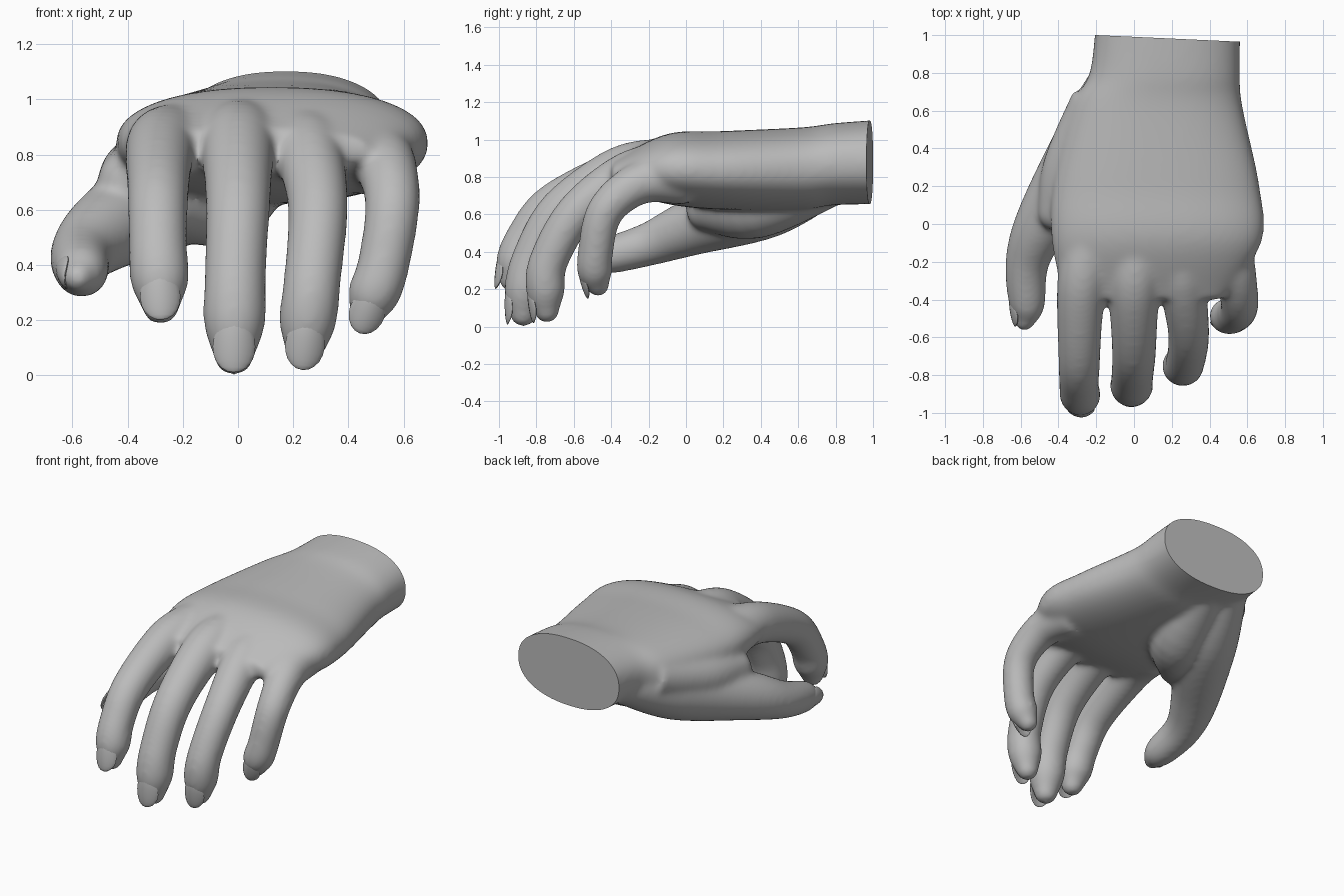
import bpy, bmesh, math
from mathutils import Vector

if "Cube" in bpy.data.objects:
    bpy.data.objects.remove(bpy.data.objects["Cube"])

skin = bpy.data.materials.new("skin_grey")
skin.diffuse_color = (0.5, 0.5, 0.5, 1)
skin.use_nodes = True
skin.node_tree.nodes["Principled BSDF"].inputs["Base Color"].default_value = skin.diffuse_color


def spline(keys, steps=6):
    """Catmull-Rom interpolation through tuples of any length."""
    k = [keys[0]] + list(keys) + [keys[-1]]
    out = []
    for i in range(1, len(k) - 2):
        for s in range(steps):
            t = s / steps
            out.append([0.5 * (2 * b + (c - a) * t + (2 * a - 5 * b + 4 * c - d) * t * t
                               + (3 * b - a - 3 * c + d) * t ** 3)
                        for a, b, c, d in zip(*k[i - 1:i + 3])])
    return out + [list(keys[-1])]


def loft(bm, rings):
    """Skin a closed tube over rings of points."""
    vs = [[bm.verts.new(p) for p in r] for r in rings]
    n = len(vs[0])
    for a, b in zip(vs, vs[1:]):
        for i in range(n):
            bm.faces.new((a[i], a[(i + 1) % n], b[(i + 1) % n], b[i]))
    bm.faces.new(vs[0])
    bm.faces.new(vs[-1])


def digit(bm, keys, n=24):
    """Round tube along (x, y, z, radius) with a domed tip."""
    pts = spline(keys)
    end, r = Vector(pts[-1][:3]), pts[-1][3]
    d = (end - Vector(pts[-2][:3])).normalized()
    for a in (0.4, 0.8, 1.15, 1.45):
        pts.append([*(end + d * r * math.sin(a)), r * math.cos(a)])
    rings = []
    for i, p in enumerate(pts):
        t = (Vector(pts[min(i + 1, len(pts) - 1)][:3]) - Vector(pts[max(i - 1, 0)][:3])).normalized()
        u = (Vector((1, 0, 0)) - t * t.x).normalized()
        v = t.cross(u)
        rings.append([Vector(p[:3]) + (p[3] + .004) * (u * math.cos(w) + v * math.sin(w))
                      for w in (2 * math.pi * j / n for j in range(n))])
    loft(bm, rings)


def add_object(name, me):
    ob = bpy.data.objects.new(name, me)
    bpy.context.collection.objects.link(ob)
    ob.select_set(True)
    return ob


def nail(name, mid, tip, r, out):
    """Thin bowed plate on the outer face of a fingertip."""
    t = (tip - mid).normalized()
    o = (Vector(out) - t * t.dot(Vector(out))).normalized()
    w = o.cross(t)
    bm = bmesh.new()
    bmesh.ops.create_uvsphere(bm, u_segments=20, v_segments=10, radius=1)
    for v in bm.verts:
        a, b, c = v.co
        v.co = tip + w * a * r * .68 + o * (r * (.8 - .25 * a * a - .16 * c) + b * .014) + t * (c * r * .85)
    bmesh.ops.recalc_face_normals(bm, faces=bm.faces)
    me = bpy.data.meshes.new(name)
    bm.to_mesh(me)
    bm.free()
    me.materials.append(skin)
    add_object(name, me)


bm = bmesh.new()

# Palm and wrist: y, left, right, bottom, top
palm = [(1.1, -.20, .565, .655, 1.11), (.8, -.235, .56, .65, 1.088), (.62, -.33, .575, .625, 1.065),
        (.2, -.43, .665, .625, 1.045), (-.1, -.435, .675, .655, 1.03), (-.4, -.37, .47, .74, .89)]
rings = []
for y, x0, x1, z0, z1 in spline(palm):
    ring = []
    for j in range(48):
        c, s = math.cos(j * math.pi / 24), math.sin(j * math.pi / 24)
        ring.append(((x0 + x1) / 2 + (x1 - x0) / 2 * math.copysign(abs(c) ** .88, c), y,
                     (z0 + z1) / 2 + (z1 - z0) / 2 * math.copysign(abs(s) ** .88, s)))
    rings.append(ring)
loft(bm, rings)

# Fingers: width, then web, middle joint, end joint and tip
fingers = {
    "index": (.108, (-.28, -.35, .82), (-.29, -.71, .655), (-.29, -.86, .47), (-.28, -.93, .25)),
    "middle": (.114, (0, -.35, .83), (0, -.67, .62), (-.01, -.82, .36), (-.015, -.87, .07)),
    "ring": (.106, (.255, -.3, .815), (.29, -.58, .615), (.27, -.735, .35), (.24, -.745, .085)),
    "little": (.096, (.53, -.24, .77), (.56, -.43, .62), (.525, -.485, .39), (.465, -.47, .22)),
}
for name, (r, *joints) in fingers.items():
    web, knee, mid, tip = map(Vector, joints)
    root = web + Vector((-.12 * (web.x - .1), .24, .015))
    near_tip = mid.lerp(tip, .6) + Vector((0, -.01, 0))
    digit(bm, [(*p, r * k) for p, k in zip((root, web, knee, mid, near_tip, tip),
                                           (1.38, 1.16, 1, .95, .95, .62))])
    nail(name + "_nail", mid, mid.lerp(tip, .92), r, (0, -1, 0))

# Thumb, the fleshy pad at its root and the web towards the index finger
thumb = [(-.08, .8, .81, .13), (-.22, .44, .675, .195), (-.47, .03, .53, .148),
         (-.565, -.2, .44, .113), (-.567, -.43, .375, .092), (-.58, -.515, .355, .052)]
digit(bm, thumb)
nail("thumb_nail", Vector(thumb[3][:3]), Vector((-.572, -.47, .37)), .088, (-1, -.2, 0))
digit(bm, [(.08, .82, .8, .13), (-.06, .38, .655, .18), (-.25, .12, .63, .12)])
digit(bm, [(-.2, .65, .83, .13), (-.35, .3, .74, .13), (-.405, .06, .71, .1)])

bmesh.ops.recalc_face_normals(bm, faces=bm.faces)
mesh = bpy.data.meshes.new("hand")
bm.to_mesh(mesh)
bm.free()
hand = add_object("hand", mesh)

# Fuse the parts into one soft skin
rm = hand.modifiers.new("fuse", 'REMESH')
rm.mode = 'VOXEL'
rm.voxel_size = 0.014
sm = hand.modifiers.new("soften", 'SMOOTH')
sm.factor = 0.5
sm.iterations = 26
dg = bpy.context.evaluated_depsgraph_get()
fused = bpy.data.meshes.new_from_object(hand.evaluated_get(dg))
hand.modifiers.clear()

# Cut the wrist off flat and cap it
bm = bmesh.new()
bm.from_mesh(fused)
cut = bmesh.ops.bisect_plane(bm, geom=bm.verts[:] + bm.edges[:] + bm.faces[:], plane_co=(-.2, 1, 1),
                             plane_no=Vector((.046, 1, 0)), clear_outer=True)
rim = [e for e in cut["geom_cut"] if isinstance(e, bmesh.types.BMEdge)]
bmesh.ops.contextual_create(bm, geom=rim)
bm.to_mesh(fused)
bm.free()
hand.data = fused
fused.materials.clear()
fused.materials.append(skin)

# Smooth shading with a sharp wrist rim
bpy.context.view_layer.objects.active = hand
bpy.ops.object.shade_smooth_by_angle(angle=math.radians(45))
